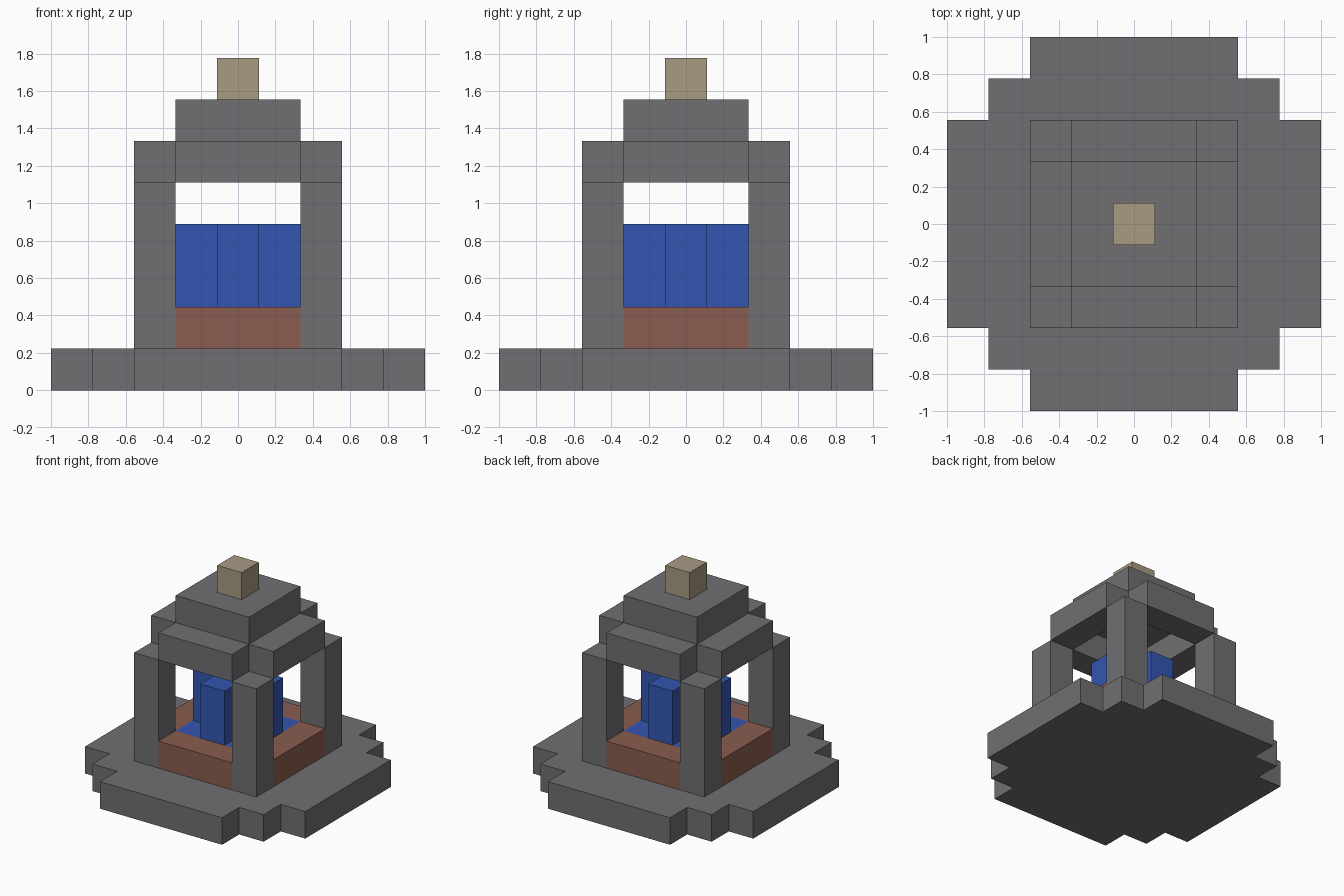
import bpy
import bmesh
import math
from mathutils import Matrix, Vector

U = 2 / 9  # one block

cube = bpy.data.objects.get("Cube")
if cube:
    bpy.data.objects.remove(cube, do_unlink=True)


def material(name, r, g, b):
    mat = bpy.data.materials.new(name)
    mat.use_nodes = True
    mat.diffuse_color = (r, g, b, 1)
    mat.node_tree.nodes["Principled BSDF"].inputs["Base Color"].default_value = (r, g, b, 1)
    return mat


stone = material("grey stone", 0.162, 0.156, 0.167)
brick = material("red brown brick", 0.254, 0.107, 0.08)
water = material("blue water", 0.034, 0.093, 0.445)
sand = material("tan sandstone", 0.386, 0.328, 0.223)


def finish(name, bm, mat):
    bmesh.ops.recalc_face_normals(bm, faces=bm.faces)
    mesh = bpy.data.meshes.new(name)
    bm.to_mesh(mesh)
    bm.free()
    mesh.materials.append(mat)
    obj = bpy.data.objects.new(name, mesh)
    bpy.context.collection.objects.link(obj)


def block(name, center, size, bottom, height, mat, turn=0):
    """Box in block units, turned about z by quarter turns."""
    bm = bmesh.new()
    bmesh.ops.create_cube(bm, size=1)
    bmesh.ops.scale(bm, vec=Vector((*size, height)) * U, verts=bm.verts)
    bmesh.ops.translate(bm, vec=Vector((*center, bottom + height / 2)) * U, verts=bm.verts)
    bmesh.ops.rotate(bm, matrix=Matrix.Rotation(turn * math.pi / 2, 3, "Z"), verts=bm.verts)
    finish(name, bm, mat)


def slab(name, outline, bottom, height, mat):
    """Extrude one quarter of an outline, repeated by rotation."""
    bm = bmesh.new()
    points = []
    for turn in range(4):
        spin = Matrix.Rotation(turn * math.pi / 2, 3, "Z")
        points += [spin @ (Vector((x, y, bottom)) * U) for x, y in outline]
    face = bm.faces.new([bm.verts.new(p) for p in points])
    top = bmesh.ops.extrude_face_region(bm, geom=[face], use_keep_orig=True)["geom"]
    bmesh.ops.translate(bm, vec=(0, 0, height * U),
                        verts=[v for v in top if isinstance(v, bmesh.types.BMVert)])
    finish(name, bm, mat)


# Stepped base
slab("stepped_base", [(4.5, -2.5), (4.5, 2.5), (3.5, 2.5), (3.5, 3.5), (2.5, 3.5), (2.5, 4.5)],
     0, 1, stone)

# Corner pillars, basin walls and roof beams
for turn, side in enumerate(("front", "left", "back", "right")):
    block(side + "_pillar", (-2, -2), (1, 1), 1, 4, stone, turn)
    block(side + "_basin_wall", (0, -2), (3, 1), 1, 1, brick, turn)
    block(side + "_roof_beam", (0, -2), (3, 1), 5, 1, stone, turn)

# Water pool and cross-shaped fountain jet
block("water_pool", (0, 0), (3, 3), 1, 1, water)
slab("fountain_jet", [(1.5, -0.5), (1.5, 0.5), (0.5, 0.5)], 2, 2, water)

# Roof cap and finial
block("roof_cap", (0, 0), (3, 3), 6, 1, stone)
block("roof_finial", (0, 0), (1, 1), 7, 1, sand)
